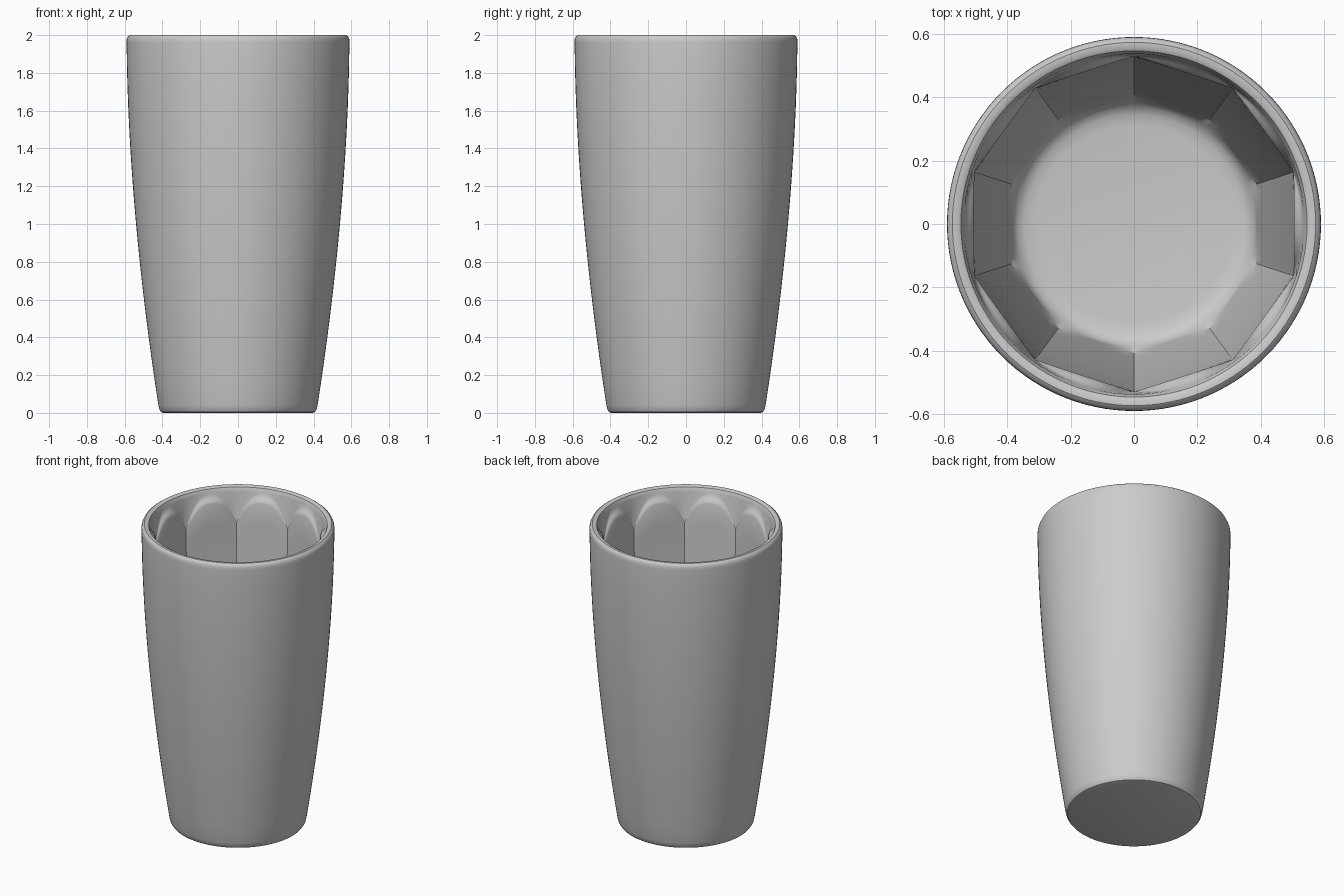
import bpy, bmesh, math

if "Cube" in bpy.data.objects:
    bpy.data.objects.remove(bpy.data.objects["Cube"])

FACETS, SUB = 10, 12
N = FACETS * SUB


def outer(z):
    """Outer wall radius at height z."""
    return 0.415 + 0.175 * (1 - (1 - z / 2) ** 1.8)


def apothem(z):
    """Distance from the axis to an inner flat at height z."""
    return outer(z) - 0.06 - 0.013 * z


def profile(phi):
    """(radius, z) section from outer base centre, over the rim, to the floor."""
    t = abs(phi) / math.radians(18)
    arch = 1 - t ** 2.5
    za = 1.75 + 0.16 * arch
    # rounded foot and outer wall
    pts = [(0.395, 0), (0.407, 0.004), (0.415, 0.015)]
    pts += [(outer(z), z) for z in [0.04 + 1.92 * i / 16 for i in range(17)]]
    # rounded rim
    pts += [(0.589, 1.98), (0.583, 1.993), (0.573, 2.0), (0.557, 2.0),
            (0.546, 1.994), (0.54, 1.98), (0.537, 1.968)]
    # soft step from the round lip to the arched top of each flat
    facet = lambda z: apothem(z) / math.cos(phi)
    zc = za + 0.01 + 0.04 * arch
    rc = max(0.534 - 0.03 * (1.968 - zc), facet(za))
    rf = facet(za)
    for k in (0, 0.25, 0.5, 0.75, 1):
        s = k * k * (3 - 2 * k)
        pts.append((rc + (rf - rc) * s, zc + (za - zc) * k))
    # flats down to the floor
    for i in range(1, 13):
        z = za + (0.23 - za) * i / 12
        pts.append((facet(z), z))
    # rounded floor edge
    pts += [(0.383, 0.205), (0.368, 0.186), (0.345, 0.175), (0.31, 0.17)]
    return pts


# Tumbler body: one closed skin of rings
bm = bmesh.new()
cols = []
for j in range(N):
    phi = math.radians(((j + SUB // 2) % SUB - SUB // 2) * 36 / SUB)
    a = 2 * math.pi * j / N
    cols.append([bm.verts.new((r * math.cos(a), r * math.sin(a), z))
                 for r, z in profile(phi)])
for j in range(N):
    c, d = cols[j], cols[(j + 1) % N]
    for i in range(len(c) - 1):
        bm.faces.new((c[i], d[i], d[i + 1], c[i + 1]))
# base and floor
bm.faces.new([c[0] for c in reversed(cols)])
bm.faces.new([c[-1] for c in cols])
bmesh.ops.recalc_face_normals(bm, faces=bm.faces)

mesh = bpy.data.meshes.new("tumbler")
bm.to_mesh(mesh)
bm.free()
cup = bpy.data.objects.new("tumbler", mesh)
bpy.context.collection.objects.link(cup)
bpy.context.view_layer.objects.active = cup
cup.select_set(True)
bpy.ops.object.shade_smooth_by_angle(angle=math.radians(32))
